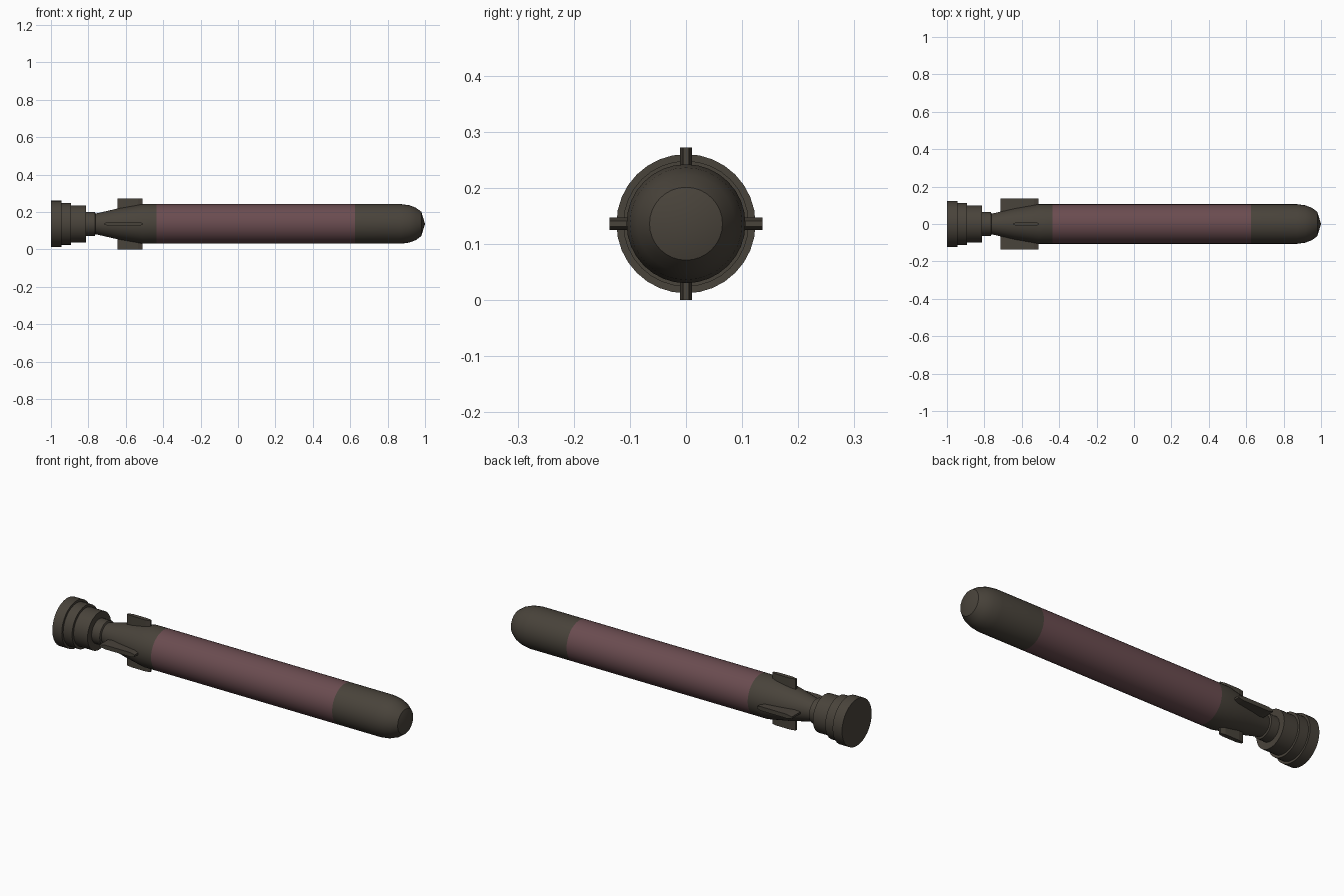
import bpy, bmesh, math

if "Cube" in bpy.data.objects:
    bpy.data.objects.remove(bpy.data.objects["Cube"])

AXIS_Z = 0.136
SIDES = 32


def material(name, rgb):
    m = bpy.data.materials.new(name)
    m.diffuse_color = (*rgb, 1.0)
    m.use_nodes = True
    m.node_tree.nodes["Principled BSDF"].inputs["Base Color"].default_value = m.diffuse_color
    return m


OLIVE = material("dark olive grey", (0.066, 0.056, 0.043))
MAUVE = material("dull mauve", (0.145, 0.072, 0.080))


def finish(name, bm, mat, smooth=True):
    bmesh.ops.remove_doubles(bm, verts=bm.verts, dist=1e-5)
    bmesh.ops.recalc_face_normals(bm, faces=bm.faces)
    me = bpy.data.meshes.new(name)
    bm.to_mesh(me)
    bm.free()
    me.materials.append(mat)
    ob = bpy.data.objects.new(name, me)
    bpy.context.collection.objects.link(ob)
    ob.location.z = AXIS_Z
    if smooth:
        bpy.ops.object.select_all(action='DESELECT')
        ob.select_set(True)
        bpy.context.view_layer.objects.active = ob
        bpy.ops.object.shade_smooth_by_angle(angle=math.radians(30))
    return ob


def lathe(name, profile, mat):
    """Revolve (x, radius) points around the long axis."""
    bm = bmesh.new()
    vs = [bm.verts.new((x, 0, r)) for x, r in profile]
    es = [bm.edges.new(p) for p in zip(vs, vs[1:])]
    bmesh.ops.spin(bm, geom=vs + es, cent=(0, 0, 0), axis=(1, 0, 0),
                   angle=math.tau, steps=SIDES, use_merge=False)
    bmesh.ops.remove_doubles(bm, verts=bm.verts, dist=1e-5)
    return finish(name, bm, mat)


def fin(name, x0, x1, angle):
    """Slab with tapered ends, standing out from the tail cone."""
    t, e = 0.011, 0.005
    side = [(x0, e), (x0 + 0.03, t), (x1 - 0.025, t), (x1, e)]
    outline = side + [(x, -y) for x, y in reversed(side)]
    c, s = math.cos(angle), math.sin(angle)
    bm = bmesh.new()
    face = bm.faces.new([bm.verts.new((x, c * y - s * 0.045, s * y + c * 0.045))
                         for x, y in outline])
    out = bmesh.ops.extrude_face_region(bm, geom=[face])["geom"]
    verts = [v for v in out if isinstance(v, bmesh.types.BMVert)]
    bmesh.ops.translate(bm, verts=verts, vec=(0, -s * 0.091, c * 0.091))
    return finish(name, bm, OLIVE, smooth=False)


# Nose, mid body and tail cone
lathe("nose", [(0.625, 0.106), (0.87, 0.106), (0.915, 0.1), (0.95, 0.087),
               (0.98, 0.065), (1.0, 0)], OLIVE)
lathe("body_band", [(-0.435, 0.106), (0.625, 0.106)], MAUVE)
lathe("tail_cone", [(-0.77, 0.053), (-0.64, 0.083), (-0.51, 0.106),
                    (-0.435, 0.106)], OLIVE)

# Stepped propulsor rings at the rear
lathe("tail_rings", [(-1.0, 0), (-1.0, 0.124), (-0.945, 0.124),
                     (-0.945, 0.112), (-0.893, 0.112), (-0.893, 0.099),
                     (-0.812, 0.099), (-0.812, 0.064), (-0.765, 0.064),
                     (-0.76, 0.05)], OLIVE)

# Four fins: the horizontal pair is longer than the vertical pair
for i, label in enumerate(("top", "left", "bottom", "right")):
    fin(label + "_fin", -0.715 if i % 2 else -0.645, -0.51, i * math.pi / 2)
